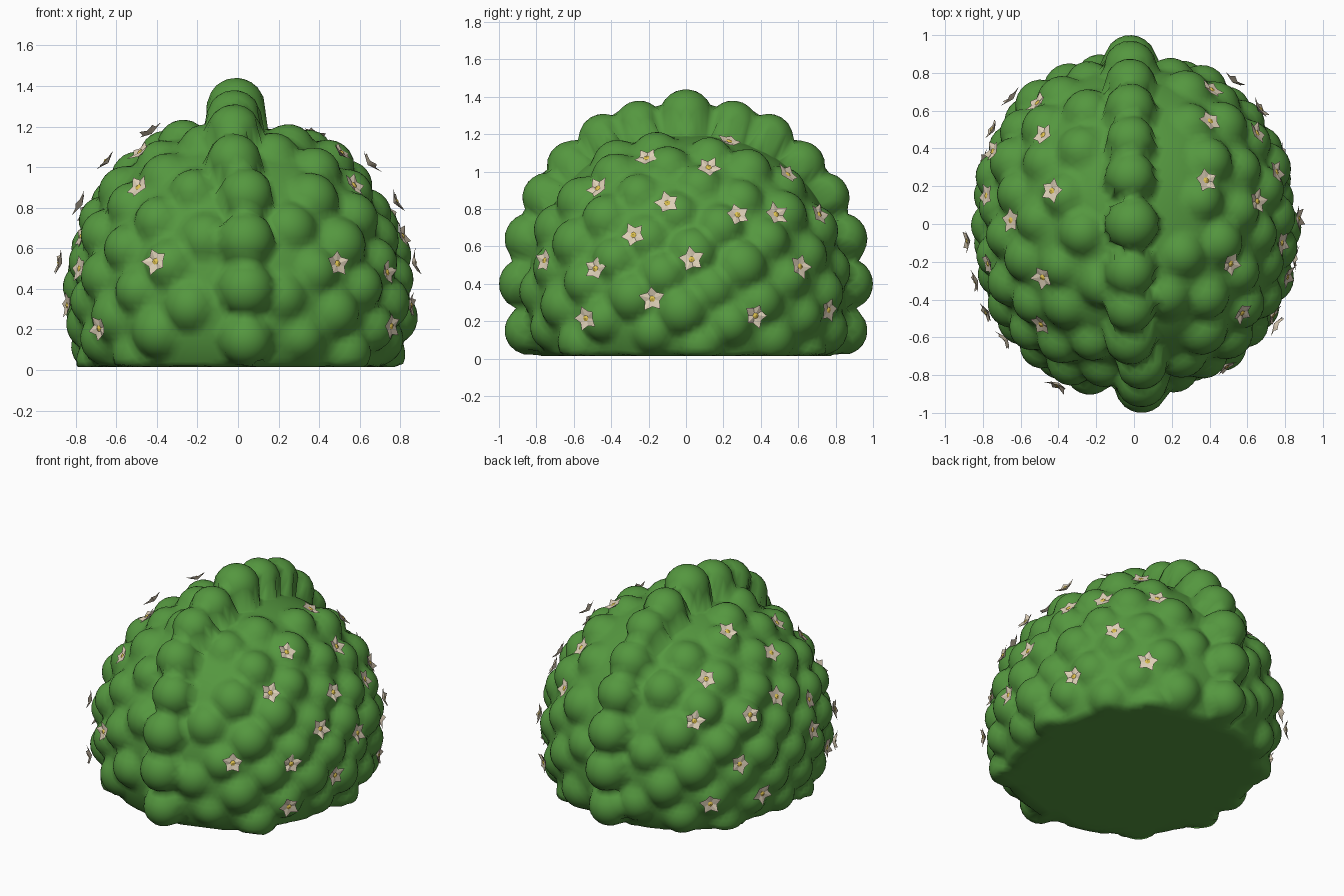
import bpy, bmesh, math, random
from mathutils import Vector
from mathutils.bvhtree import BVHTree

if "Cube" in bpy.data.objects:
    bpy.data.objects.remove(bpy.data.objects["Cube"])

random.seed(4)
ORIGIN = Vector((0, 0, 0.3))
FLOOR = 0.015


def material(name, rgb):
    m = bpy.data.materials.new(name)
    m.diffuse_color = (*rgb, 1)
    m.use_nodes = True
    m.node_tree.nodes["Principled BSDF"].inputs["Base Color"].default_value = m.diffuse_color
    return m


LEAF = material("leaf green", (0.09, 0.31, 0.05))
PETAL = material("petal cream", (0.72, 0.62, 0.47))
CENTRE = material("flower yellow", (0.75, 0.55, 0.08))


def base_radius(d):
    """Distance from ORIGIN to the smooth dome in direction d."""
    p = 2.2
    c = 0.9 if d.z > 0 else 0.6
    s = (abs(d.x) / 0.80) ** p + (abs(d.y) / 0.86) ** p + (abs(d.z) / c) ** p
    return s ** (-1 / p)


def smooth_max(a, b, k=0.025):
    h = max(k - abs(a - b), 0) / k
    return max(a, b) + h * h * k * 0.25


# leaf clumps: a ridge of large ones over the middle, even scatter elsewhere
clumps = [(Vector((-0.01, 0, 1.295)) - ORIGIN, 0.145)]
ridge = [(.25, 1.245, .135), (.44, 1.175, .135), (.61, 1.03, .135), (.74, .86, .135),
         (.83, .64, .14), (.86, .40, .14), (.84, .15, .13)]
for y, z, r in ridge:
    for s in (-1, 1):
        x = 0.04 if s < 0 and z < 1 else -0.02
        clumps.append((Vector((x, s * y, z)) - ORIGIN, r))
N = 170
for i in range(N):
    z = 1 - 2 * (i + 0.5) / N
    a = i * math.pi * (3 - math.sqrt(5))
    q = math.sqrt(1 - z * z)
    d = Vector((q * math.cos(a), q * math.sin(a), z))
    c = d * (base_radius(d) - random.uniform(0.05, 0.08))
    if abs(c.x) > 0.15 and c.z > -0.26:
        clumps.append((c, random.uniform(0.12, 0.14)))
clumps = [(c, r, c.length_squared - r * r) for c, r in clumps]


# bush: sphere pushed out to the clumps and cut flat at the bottom
bm = bmesh.new()
bmesh.ops.create_icosphere(bm, subdivisions=6, radius=1)
for v in bm.verts:
    d = v.co.normalized()
    r = base_radius(d)
    for c, rad, k in clumps:
        t = d.dot(c)
        if t > 0 and t * t > k:
            r = smooth_max(r, t + math.sqrt(t * t - k))
    if d.z < 0:
        r = min(r, (FLOOR - ORIGIN.z) / d.z)
    v.co = ORIGIN + d * r
for f in bm.faces:
    f.smooth = True
bm.normal_update()
tree = BVHTree.FromBMesh(bm)
me = bpy.data.meshes.new("bush")
bm.to_mesh(me)
bm.free()
me.materials.append(LEAF)
bpy.context.collection.objects.link(bpy.data.objects.new("bush", me))

# flower positions on each side
right = [(.51, -.21, 1.07), (.38, .23, 1.16), (.65, .12, 1.02), (.57, -.47, .91),
         (.78, -.10, .83), (.74, .27, .76), (.65, .48, .77), (.41, .71, .77),
         (.40, .54, .98), (.81, -.28, .66), (.48, -.74, .52), (.73, -.48, .48),
         (.87, .03, .53), (.66, .60, .49), (.85, -.18, .32), (.72, -.51, .22),
         (.79, .37, .23), (.53, .76, .26)]
left = [(-.48, -.28, 1.07), (-.42, .17, 1.15), (-.65, .02, 1.03), (-.49, -.53, .90),
        (-.78, .15, .82), (-.72, .37, .76), (-.51, .64, .77), (-.48, .47, .98),
        (-.77, -.21, .66), (-.38, -.80, .52), (-.70, -.42, .48), (-.88, -.09, .53),
        (-.75, .50, .49), (-.83, -.30, .32), (-.65, -.58, .21), (-.80, .33, .24),
        (-.65, .67, .26)]


def add_flower(bm, pos):
    """Five-petalled shallow cup with a yellow middle, facing outward."""
    p = Vector(pos)
    d = (p - ORIGIN).normalized()
    hit = tree.ray_cast(ORIGIN + d * 3, -d)[0]
    p = ORIGIN + d * max((p - ORIGIN).length, (hit - ORIGIN).length + 0.02)
    o = p - ORIGIN
    n = Vector((o.x / .64, o.y / .74, o.z / .81)).normalized()
    rot = n.to_track_quat('Z', 'Y').to_matrix()
    spin = random.uniform(0, 6.28)

    def vert(r, a, h):
        return bm.verts.new(p + rot @ Vector((r * math.cos(a + spin), r * math.sin(a + spin), h)))

    front, back = vert(0, 0, 0), vert(0, 0, -0.014)
    rim = []
    for k in range(10):
        tip = k % 2 == 0
        rad = random.uniform(.06, .075) if tip else .042
        rim.append(vert(rad, k * math.pi / 5, random.uniform(.005, .022) if tip else .004))
    for k in range(10):
        a, b = rim[k], rim[(k + 1) % 10]
        bm.faces.new((front, a, b))
        bm.faces.new((back, b, a))
    # yellow middle
    ring = [vert(.017, k * math.pi / 3, .005) for k in range(6)]
    top = vert(0, 0, .012)
    for k in range(6):
        bm.faces.new((top, ring[k], ring[(k + 1) % 6])).material_index = 1


for name, spots in (("flowers_right", right), ("flowers_left", left)):
    bm = bmesh.new()
    for s in spots:
        add_flower(bm, s)
    me = bpy.data.meshes.new(name)
    bm.to_mesh(me)
    bm.free()
    me.materials.append(PETAL)
    me.materials.append(CENTRE)
    bpy.context.collection.objects.link(bpy.data.objects.new(name, me))
